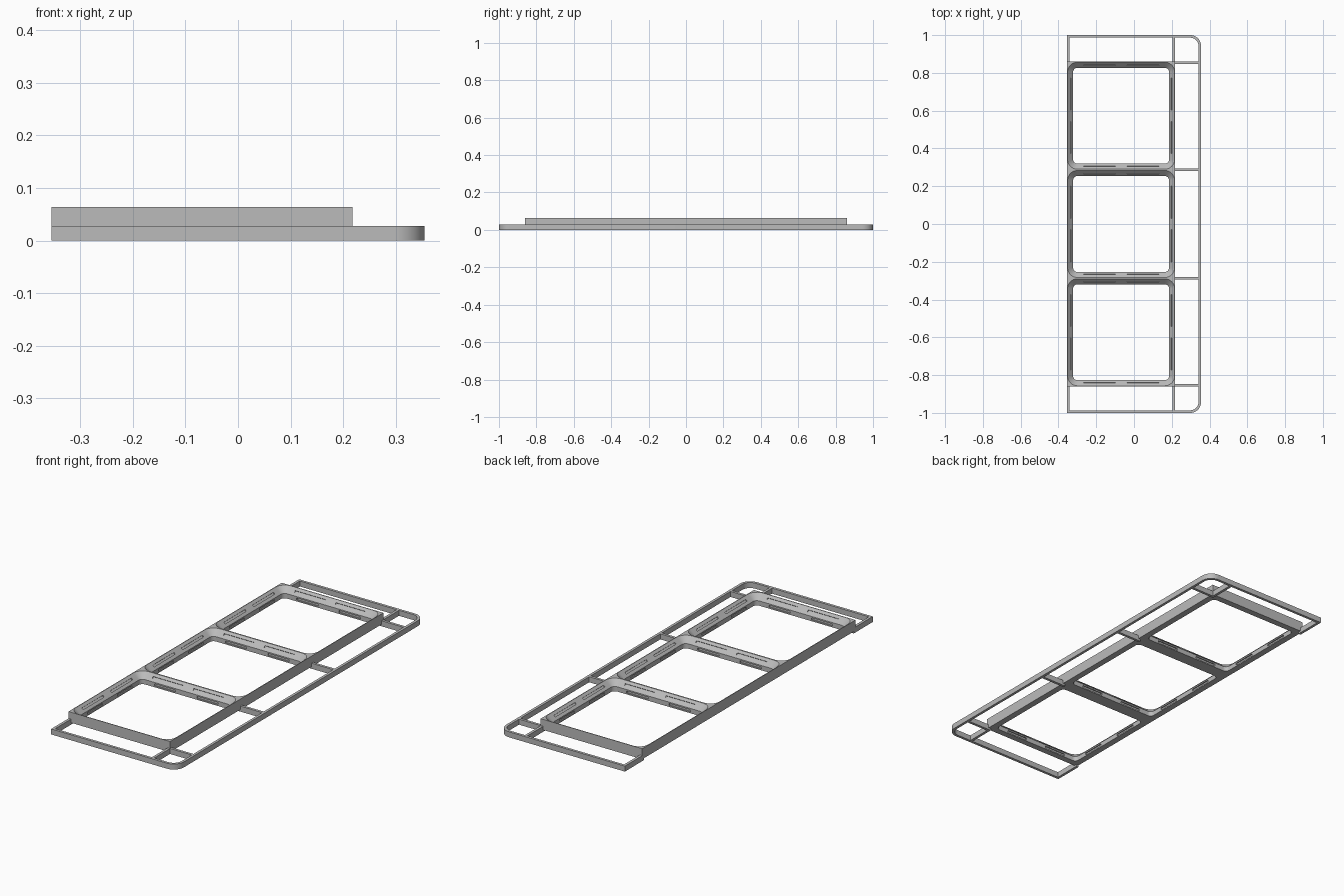
import bpy, bmesh, math
from mathutils import Matrix, Vector

if "Cube" in bpy.data.objects:
    bpy.data.objects.remove(bpy.data.objects["Cube"])

CELL = 0.5733                 # pitch of one pocket
X0, X1 = -0.355, 0.2183       # grid extent in x
Y1 = 1.5 * CELL               # grid half length
CX = (X0 + X1) / 2
GZ0, GZ1 = 0.0096, 0.0634     # grid underside and ridge
FRAME_H, BAR = 0.028, 0.0137  # margin frame height and bar width
XR, R = 0.355, 0.057          # frame right edge and corner radius

grey = bpy.data.materials.new("grey plastic")
grey.diffuse_color = (0.5, 0.5, 0.5, 1)
grey.use_nodes = True
grey.node_tree.nodes["Principled BSDF"].inputs["Base Color"].default_value = grey.diffuse_color


def make_object(name, bm):
    bmesh.ops.recalc_face_normals(bm, faces=bm.faces)
    me = bpy.data.meshes.new(name)
    bm.to_mesh(me)
    bm.free()
    me.materials.append(grey)
    ob = bpy.data.objects.new(name, me)
    bpy.context.collection.objects.link(ob)
    return ob


def add_box(bm, x0, x1, y0, y1, z0, z1, tilt=Matrix()):
    scale = Matrix.Diagonal((x1 - x0, y1 - y0, z1 - z0, 1))
    move = Matrix.Translation(((x0 + x1) / 2, (y0 + y1) / 2, (z0 + z1) / 2))
    bmesh.ops.create_cube(bm, size=1, matrix=move @ tilt @ scale)


def select_only(ob):
    bpy.ops.object.select_all(action='DESELECT')
    ob.select_set(True)
    bpy.context.view_layer.objects.active = ob


def smooth(ob):
    select_only(ob)
    bpy.ops.object.shade_smooth_by_angle(angle=math.radians(30))


def cut(ob, cutter):
    mod = ob.modifiers.new("cut", 'BOOLEAN')
    mod.operation, mod.solver, mod.object = 'DIFFERENCE', 'EXACT', cutter
    select_only(ob)
    bpy.ops.object.modifier_apply(modifier=mod.name)
    bpy.data.objects.remove(cutter)


def rounded_square(half, r, n=8):
    pts = []
    for k, (sx, sy) in enumerate([(1, 1), (-1, 1), (-1, -1), (1, -1)]):
        for i in range(n + 1):
            a = math.pi / 2 * (k + i / n)
            pts.append((sx * (half - r) + r * math.cos(a),
                        sy * (half - r) + r * math.sin(a)))
    return pts


# pocket cutter: straight lower wall, 45 degree upper slope
def add_pocket(bm, cy):
    h = CELL / 2
    levels = [(0.0329, -0.02), (0.0329, 0.0341), (0.0035, GZ1), (0.0035, 0.09)]
    rings = []
    for inset, z in levels:
        rings.append([bm.verts.new((CX + x, cy + y, z))
                      for x, y in rounded_square(h - inset, 0.0549 - inset)])
    for a, b in zip(rings, rings[1:]):
        for i in range(len(a)):
            j = (i + 1) % len(a)
            bm.faces.new((a[i], a[j], b[j], b[i]))
    bm.faces.new(rings[0])
    bm.faces.new(rings[-1])


# slot cutters: two long recesses on each slope, two short on each lower wall
def add_slots(bm, cy):
    h = CELL / 2
    for k in range(4):
        start = len(bm.verts)
        for s in (-1, 1):
            a, b = sorted((s * 0.03, s * 0.20))
            d = h - 0.0182
            add_box(bm, d - 0.005, d + 0.005, a, b, 0.0438, 0.0538,
                    Matrix.Rotation(math.radians(45), 4, 'Y'))
            a, b = sorted((s * 0.06, s * 0.18))
            w = h - 0.0329
            add_box(bm, w - 0.006, w + 0.006, a, b, 0.016, 0.027)
        bm.verts.ensure_lookup_table()
        place = (Matrix.Translation((CX, cy, 0))
                 @ Matrix.Rotation(k * math.pi / 2, 4, 'Z'))
        bmesh.ops.transform(bm, matrix=place, verts=bm.verts[start:])


# pocket grid
bm = bmesh.new()
add_box(bm, X0, X1, -Y1, Y1, GZ0, GZ1)
grid = make_object("pocket_grid", bm)
for add in (add_pocket, add_slots):
    bm = bmesh.new()
    for i in (-1, 0, 1):
        add(bm, i * CELL)
    cut(grid, make_object("cutter", bm))
smooth(grid)


# outer rail: open path with two rounded corners on the right
def rail_path(inset):
    r, x, y = R - inset, XR - inset, 1 - inset
    xl = X0 + inset
    half = [(xl, Y1 - BAR), (xl, y)]
    for i in range(13):
        a = math.pi / 2 * (1 - i / 12)
        half.append((x - r + r * math.cos(a), y - r + r * math.sin(a)))
    return half + [(px, -py) for px, py in reversed(half)]


bm = bmesh.new()
cols = [[bm.verts.new((px, py, z)) for px, py in rail_path(inset)]
        for inset, z in ((0, 0), (0, FRAME_H), (BAR, FRAME_H), (BAR, 0))]
for c in range(4):
    a, b = cols[c], cols[(c + 1) % 4]
    for i in range(len(a) - 1):
        bm.faces.new((a[i], a[i + 1], b[i + 1], b[i]))
for end in (0, -1):
    bm.faces.new([c[end] for c in cols])
smooth(make_object("outer_rail", bm))

# margin ribs joining the grid to the rail
bm = bmesh.new()
for s in (-1, 1):
    y0, y1 = sorted((s * (Y1 - BAR), s * 0.99))
    add_box(bm, X1 - BAR, X1, y0, y1, 0, FRAME_H)
    for yc in (s * (Y1 - BAR / 2), s * CELL / 2):
        add_box(bm, X1 - BAR, XR - BAR / 2, yc - BAR / 2, yc + BAR / 2, 0, FRAME_H)
make_object("margin_ribs", bm)
